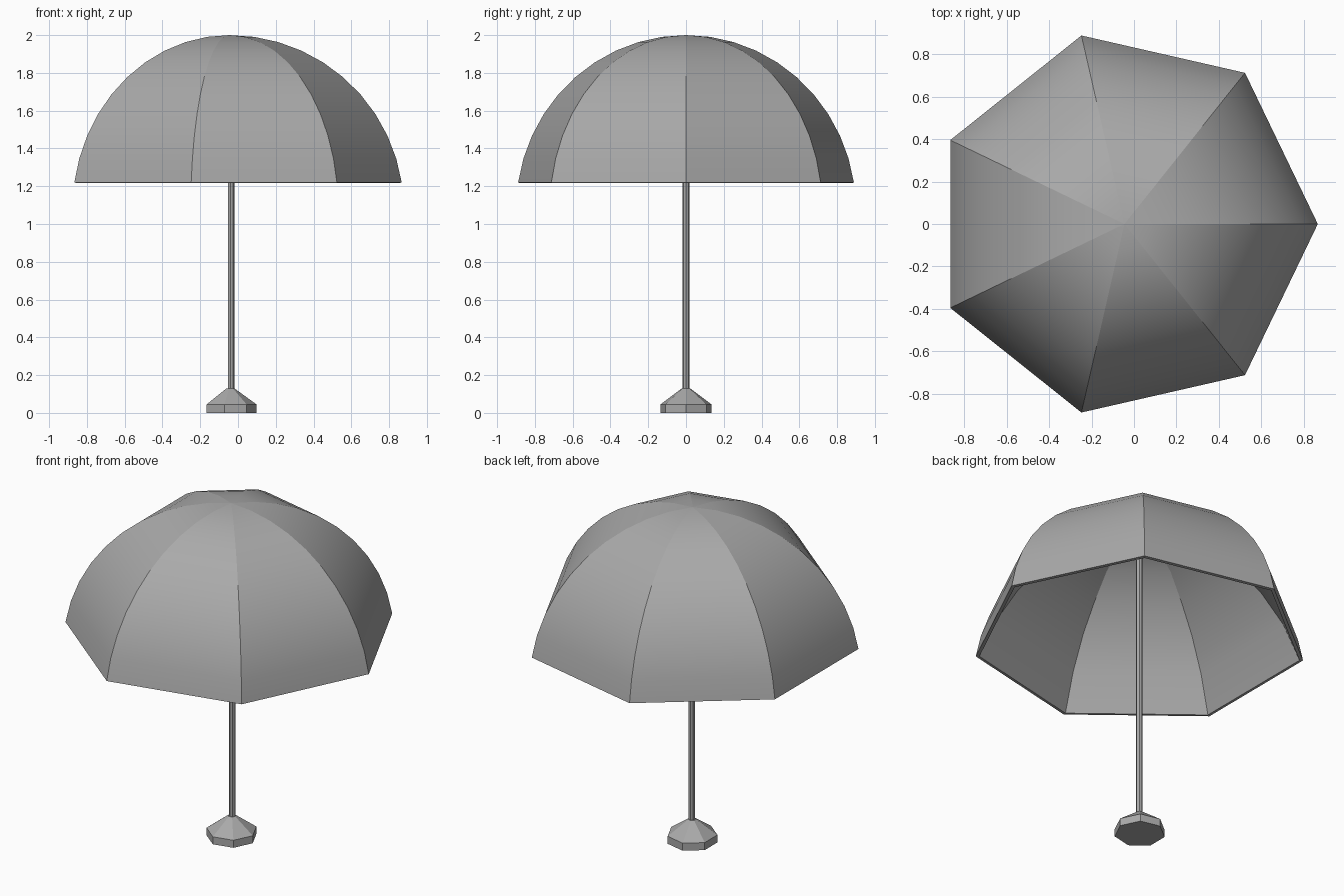
import bpy, bmesh
from math import sin, cos, pi, radians

cube = bpy.data.objects.get("Cube")
if cube:
    bpy.data.objects.remove(cube, do_unlink=True)

SIDES = 7

grey = bpy.data.materials.new("mid_grey")
grey.use_nodes = True
COLOUR = (0.4, 0.4, 0.4, 1)
grey.diffuse_color = COLOUR
grey.node_tree.nodes["Principled BSDF"].inputs["Base Color"].default_value = COLOUR


def lathe(name, profile, centre_x, sharp_rings=None):
    """Sweep a (radius, height) profile round the axis; radius 0 makes a tip.
    With sharp_rings, shade smooth but keep the ribs and those rings sharp."""
    bm = bmesh.new()
    rings = []
    for r, z in profile:
        if r == 0:
            rings.append([bm.verts.new((0, 0, z))] * SIDES)
        else:
            rings.append([bm.verts.new((r * cos(2 * pi * i / SIDES),
                                        r * sin(2 * pi * i / SIDES), z))
                          for i in range(SIDES)])
    for low, high in zip(rings, rings[1:]):
        for i in range(SIDES):
            j = (i + 1) % SIDES
            corners = [low[i], low[j], high[j], high[i]]
            bm.faces.new(list(dict.fromkeys(corners)))
    if sharp_rings is not None:
        for face in bm.faces:
            face.smooth = True
        ring_of = {v: n for n, ring in enumerate(rings) for v in ring}
        for edge in bm.edges:
            a, b = (ring_of[v] for v in edge.verts)
            edge.smooth = a == b and a not in sharp_rings
    mesh = bpy.data.meshes.new(name)
    bm.to_mesh(mesh)
    bm.free()
    mesh.materials.append(grey)
    obj = bpy.data.objects.new(name, mesh)
    obj.location.x = centre_x
    bpy.context.collection.objects.link(obj)


# Canopy: domed outside, slightly shallower lining, narrow rim between
DOME, DOME_Z, STEPS = 0.923, 1.077, 10
start = radians(8.85)
angles = [start + (pi / 2 - start) * i / STEPS for i in range(STEPS)]
outside = [(DOME * cos(a), DOME_Z + DOME * sin(a)) for a in angles]
outside.append((0, DOME_Z + DOME))
lining = [(0, 1.97), (0.2, 1.93), (0.4, 1.855), (0.55, 1.735), (0.68, 1.605),
          (0.8, 1.43), (0.892, 1.217)]
rim = len(lining) - 1
lathe("canopy", lining + outside, -0.045, sharp_rings=(rim, rim + 1))

# Pole running up to the lining
lathe("pole", [(0.018, 0.1), (0.018, 1.96), (0, 1.965)], -0.037)

# Weighted foot: low block, sloped shoulder and small flat top
lathe("foot", [(0, 0), (0.139, 0), (0.139, 0.045), (0.022, 0.13), (0, 0.13)], -0.041)
